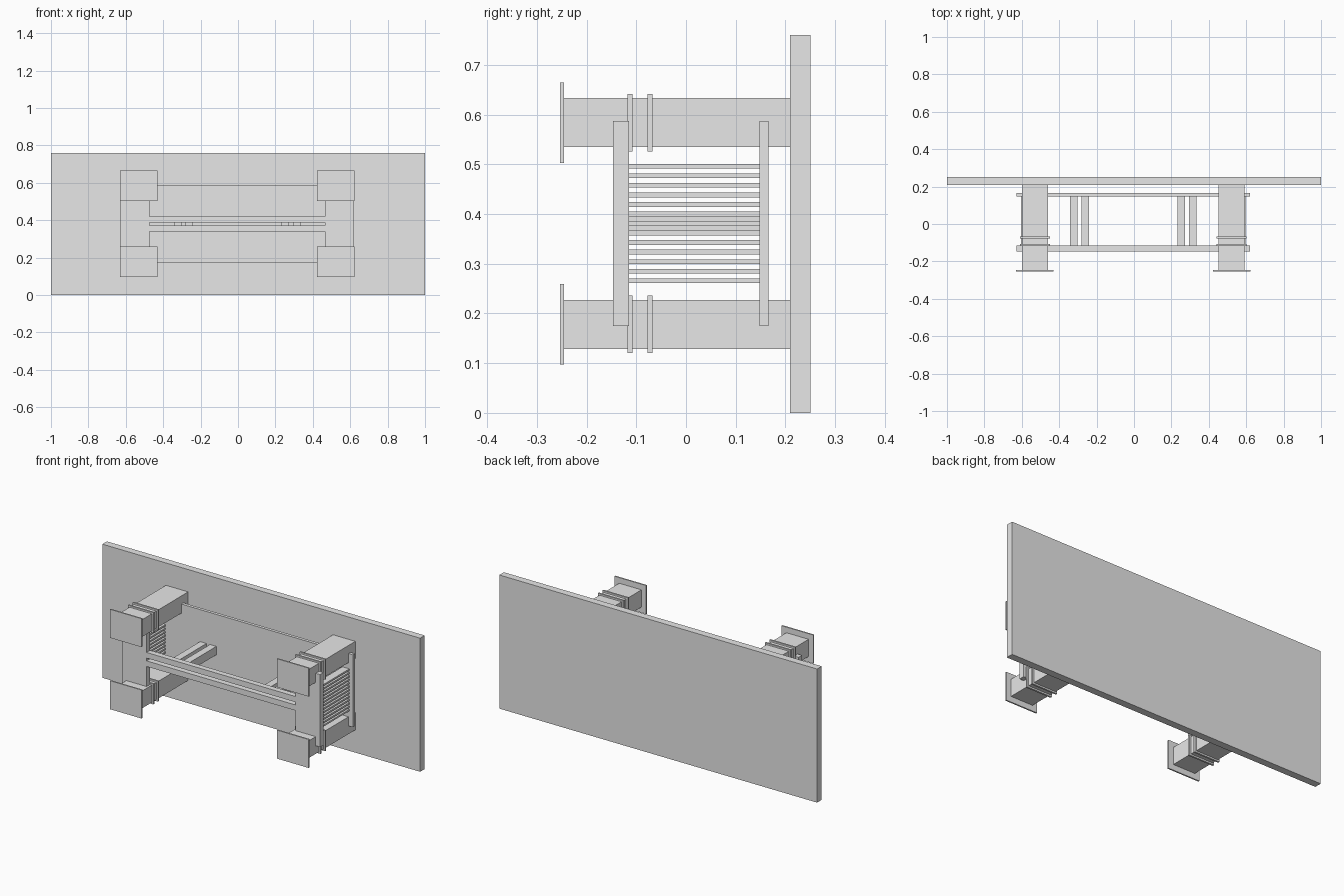
import bpy
import bmesh

cube = bpy.data.objects.get("Cube")
if cube:
    bpy.data.objects.remove(cube)

grey = bpy.data.materials.new("plain_grey")
grey.use_nodes = True
grey.diffuse_color = (0.8, 0.8, 0.8, 1)
grey.node_tree.nodes["Principled BSDF"].inputs["Base Color"].default_value = grey.diffuse_color

CX, CZ = -0.004, 0.381    # centre of the frame
LEG_X, LEG_Z = 0.526, 0.203    # leg offsets from that centre


def finish(name, bm):
    mesh = bpy.data.meshes.new(name)
    bmesh.ops.recalc_face_normals(bm, faces=bm.faces)
    bm.to_mesh(mesh)
    bm.free()
    mesh.materials.append(grey)
    obj = bpy.data.objects.new(name, mesh)
    bpy.context.collection.objects.link(obj)
    return obj


def box(name, x, y, z):
    """Box from (low, high) ranges on each axis."""
    bm = bmesh.new()
    bmesh.ops.create_cube(bm, size=1)
    for v in bm.verts:
        v.co = [r[0] if c < 0 else r[1] for c, r in zip(v.co, (x, y, z))]
    return finish(name, bm)


def around(centre, half):
    return centre - half, centre + half


# Table top, standing on its long edge
box("table_top", (-1, 1), (0.209, 0.25), (0, 0.76))

# Legs with foot plates and two collars each
for side, sx in (("left", 1), ("right", -1)):
    for level, sz in (("upper", 1), ("lower", -1)):
        x, z = CX + sx * LEG_X, CZ + sz * LEG_Z
        tag = f"{level}_{side}"
        box(f"leg_{tag}", around(x, 0.07), (-0.245, 0.209), around(z, 0.049))
        box(f"foot_{tag}", around(x, 0.1), (-0.253, -0.245), around(z, 0.081))
        for i, y in enumerate((-0.113, -0.072)):
            box(f"collar_{tag}_{i}", around(x, 0.08), around(y, 0.005), around(z, 0.058))

# Front stretcher: an H-shaped board with a slot along its middle
outline = [(0.623, 0.206), (0.468, 0.206), (0.468, 0.04)]
outline += [(-x, z) for x, z in reversed(outline)]
outline += [(x, -z) for x, z in reversed(outline)]
slot = [(0.468, 0.008), (-0.468, 0.008), (-0.468, -0.008), (0.468, -0.008)]
bm = bmesh.new()
edges = []
for loop in (outline, slot):
    verts = [bm.verts.new((CX + x, -0.147, CZ + z)) for x, z in loop]
    edges += [bm.edges.new((a, b)) for a, b in zip(verts, verts[1:] + verts[:1])]
bmesh.ops.triangle_fill(bm, edges=edges, use_beauty=True)
bmesh.ops.dissolve_limit(bm, angle_limit=0.01, verts=bm.verts, edges=bm.edges)
board = bmesh.ops.extrude_face_region(bm, geom=bm.faces[:])["geom"]
bmesh.ops.translate(bm, vec=(0, 0.032, 0), verts=[g for g in board if isinstance(g, bmesh.types.BMVert)])
finish("front_stretcher", bm)

# Solid board close to the table top
box("back_board", around(CX, 0.623), (0.148, 0.166), around(CZ, 0.206))

# Stacked slats at each end and paired crossbars near the middle
for side, sx in (("left", 1), ("right", -1)):
    for i in range(13):
        z = CZ + (i - 6) * 0.0192
        box(f"slat_{side}_{i}", around(CX + sx * 0.579, 0.022), (-0.115, 0.148), around(z, 0.0048))
    for i, x in enumerate((0.256, 0.318)):
        box(f"crossbar_{side}_{i}", around(CX + sx * x, 0.02), (-0.115, 0.148), around(CZ, 0.024))
